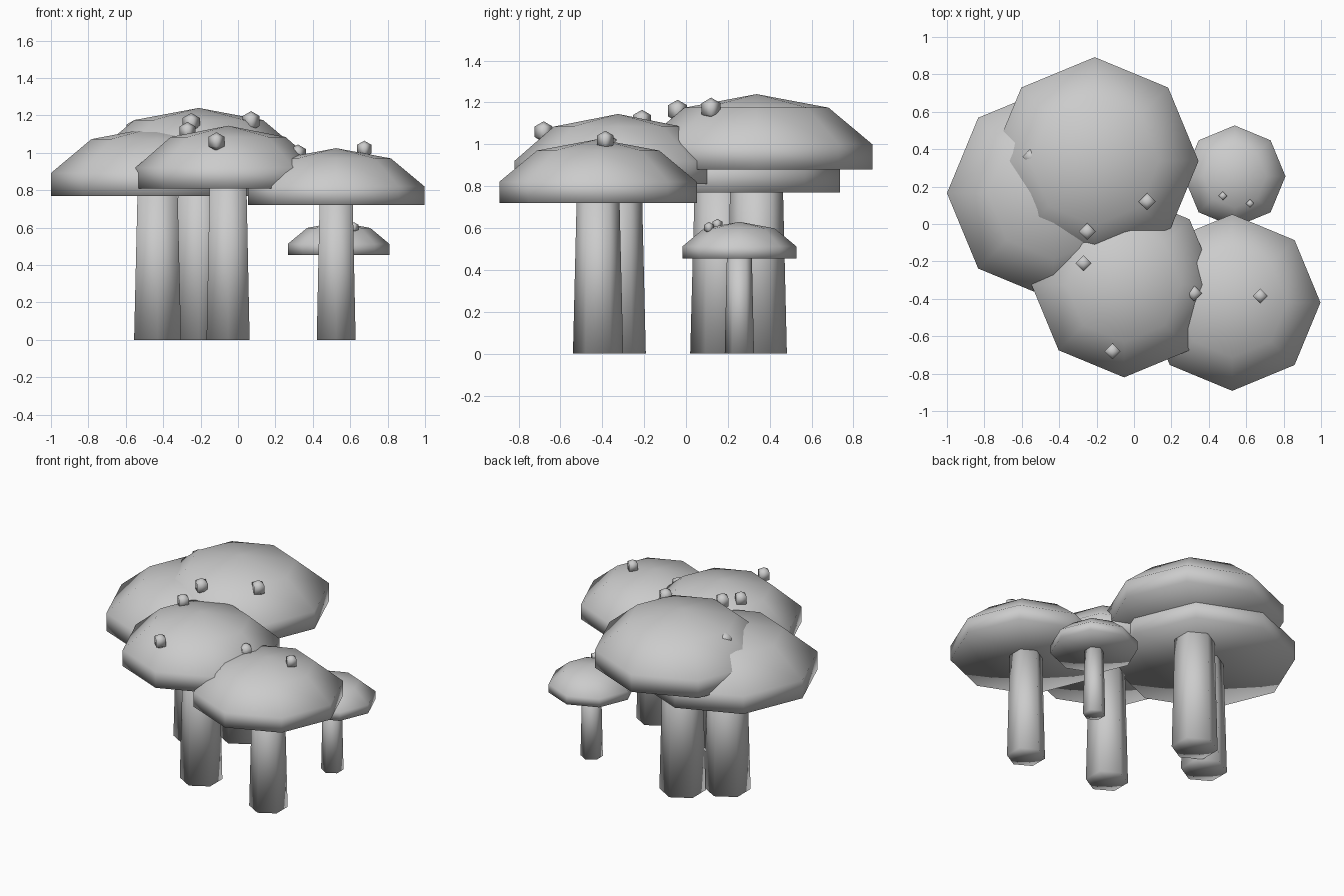
import bpy
import bmesh
from math import cos, sin, tau

default = bpy.data.objects.get("Cube")
if default:
    bpy.data.objects.remove(default, do_unlink=True)

# Single stone grey
grey = bpy.data.materials.new("stone_grey")
grey.use_nodes = True
colour = (0.6, 0.6, 0.6, 1)
grey.diffuse_color = colour
grey.node_tree.nodes["Principled BSDF"].inputs["Base Color"].default_value = colour


def finish(name, bm, location):
    """Turn a bmesh into a smooth shaded grey object."""
    bmesh.ops.recalc_face_normals(bm, faces=bm.faces)
    for face in bm.faces:
        face.smooth = True
    mesh = bpy.data.meshes.new(name)
    bm.to_mesh(mesh)
    bm.free()
    mesh.materials.append(grey)
    obj = bpy.data.objects.new(name, mesh)
    obj.location = location
    bpy.context.collection.objects.link(obj)
    return obj


def lathe(name, rings, sides, location):
    """Spin (radius, height) rings about z, with a pole at each end."""
    bm = bmesh.new()
    loops = []
    for radius, z in rings:
        loops.append([bm.verts.new((radius * sin(tau * i / sides),
                                    radius * cos(tau * i / sides), z))
                      if radius else None for i in range(sides)])
        if not radius:
            loops[-1] = [bm.verts.new((0, 0, z))] * sides
    for low, high in zip(loops, loops[1:]):
        for i in range(sides):
            j = (i + 1) % sides
            corners = dict.fromkeys((low[i], low[j], high[j], high[i]))
            bm.faces.new(list(corners))
    return finish(name, bm, location)


def mushroom(name, x, y, radius, bottom, top, stem):
    """Octagonal domed cap on a tapered hexagonal stem."""
    h = top - bottom
    lathe(name + "_cap", [(0, 0), (radius, 0), (radius, 0.33 * h),
                          (0.62 * radius, 0.82 * h), (0, h)], 8, (x, y, bottom))
    height = bottom + 0.1 * h
    lathe(name + "_stem", [(0, 0), (stem, 0), (0.85 * stem, height), (0, height)],
          6, (x, y, 0))


def wart(name, x, y, z, radius):
    """Small four-sided bump sitting on a cap."""
    bm = bmesh.new()
    bmesh.ops.create_uvsphere(bm, u_segments=4, v_segments=3, radius=radius)
    finish(name, bm, (x, y, z))


# Mushrooms: centre, cap radius, cap bottom and top, stem radius
mushroom("front_left", 0.525, -0.42, 0.472, 0.72, 1.025, 0.12)
mushroom("front_middle", -0.053, -0.325, 0.495, 0.81, 1.145, 0.133)
mushroom("right", -0.43, 0.165, 0.57, 0.77, 1.14, 0.145)
mushroom("back", -0.21, 0.337, 0.555, 0.88, 1.24, 0.145)
mushroom("small", 0.538, 0.255, 0.272, 0.455, 0.63, 0.07)

# Warts on the caps
wart("front_left_wart", 0.675, -0.385, 1.02, 0.045)
wart("front_middle_wart_a", -0.27, -0.21, 1.115, 0.05)
wart("front_middle_wart_b", -0.115, -0.68, 1.06, 0.05)
wart("front_middle_wart_c", 0.32, -0.37, 0.995, 0.05)
wart("back_wart_a", 0.07, 0.12, 1.17, 0.053)
wart("back_wart_b", -0.25, -0.04, 1.16, 0.053)
wart("right_wart", -0.55, 0.36, 1.125, 0.053)
wart("small_wart_a", 0.475, 0.15, 0.617, 0.027)
wart("small_wart_b", 0.62, 0.11, 0.602, 0.027)
